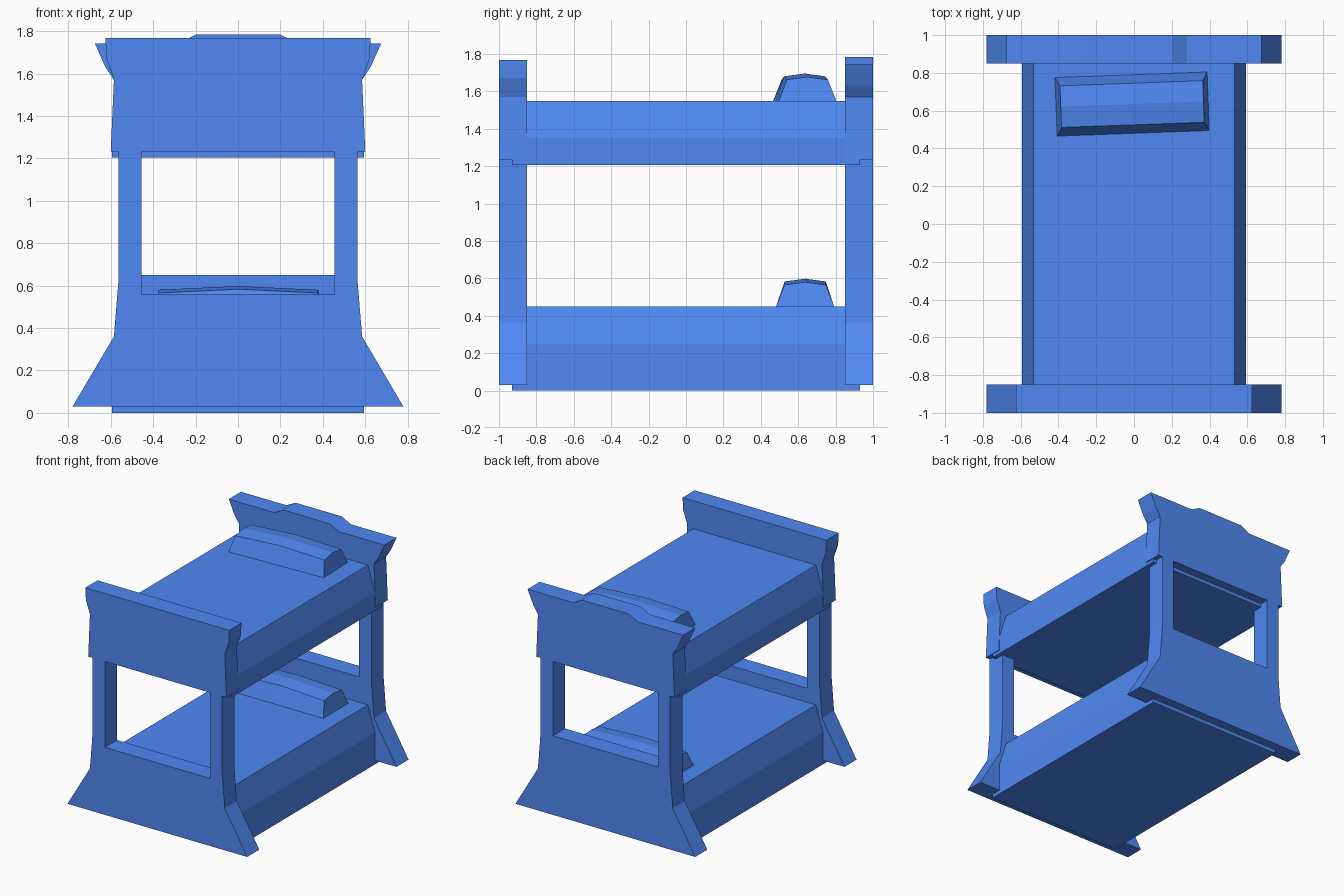
import bpy, bmesh
from math import radians
from mathutils import Matrix

if "Cube" in bpy.data.objects:
    bpy.data.objects.remove(bpy.data.objects["Cube"])

blue = bpy.data.materials.new("blue_paint")
blue.diffuse_color = (.08, .25, .9, 1)
blue.use_nodes = True
blue.node_tree.nodes["Principled BSDF"].inputs["Base Color"].default_value = blue.diffuse_color


def finish(bm, name):
    bmesh.ops.recalc_face_normals(bm, faces=bm.faces)
    me = bpy.data.meshes.new(name)
    bm.to_mesh(me)
    bm.free()
    me.materials.append(blue)
    ob = bpy.data.objects.new(name, me)
    bpy.context.collection.objects.link(ob)
    return ob


def extrude_profile(bm, points, y0, y1):
    face = bm.faces.new([bm.verts.new((x, y0, z)) for x, z in points])
    ext = bmesh.ops.extrude_face_region(bm, geom=[face])
    new = [v for v in ext["geom"] if isinstance(v, bmesh.types.BMVert)]
    bmesh.ops.translate(bm, verts=new, vec=(0, y1 - y0, 0))


def end_board(name, y0, y1, sill, crest):
    # Half outline with flared foot, post, window and crest, mirrored across x
    half = [(0, .03), (.78, .03), (.585, .36), (.563, .63), (.563, 1.233),
            (.6, 1.233), (.585, 1.57)] + crest
    half += [(0, 1.233), (.455, 1.233), (.455, sill), (0, sill)]
    bm = bmesh.new()
    extrude_profile(bm, half, y0, y1)
    seam = [f for f in bm.faces if all(abs(v.co.x) < 1e-5 for v in f.verts)]
    bmesh.ops.delete(bm, geom=seam, context='FACES')
    ob = finish(bm, name)
    ob.modifiers.new("mirror", 'MIRROR').use_clip = True


def bed(name, bottom, shoulder, top):
    # Mattress and rails with chamfered long sides
    right = [(.594, bottom), (.594, shoulder), (.532, top)]
    bm = bmesh.new()
    extrude_profile(bm, right + [(-x, z) for x, z in reversed(right)], -.93, .93)
    finish(bm, name)


def pillow(name, x, y, base, angle):
    # Tapered block whose top is arched both ways
    bm = bmesh.new()
    rows = []
    for ix in (-1, 0, 1):
        lift = .018 * (1 - abs(ix))
        row = [(-.155, 0, .403), (-.11, .115 + lift, .378), (0, .13 + lift, .378),
               (.11, .115 + lift, .378), (.155, 0, .403)]
        rows.append([bm.verts.new((ix * w, d, h)) for d, h, w in row])
    for a, b in zip(rows, rows[1:]):
        for i in range(5):
            j = (i + 1) % 5
            bm.faces.new((a[i], a[j], b[j], b[i]))
    bm.faces.new(rows[0])
    bm.faces.new(rows[-1])
    ob = finish(bm, name)
    ob.matrix_world = Matrix.Translation((x, y, base)) @ Matrix.Rotation(radians(angle), 4, 'Z')


# End boards
end_board("foot_board", -1, -.85, .56, [(.62, 1.67), (.625, 1.767), (0, 1.767)])
end_board("head_board", .85, 1, .65,
          [(.625, 1.63), (.675, 1.742), (.28, 1.742), (.2, 1.783), (0, 1.783)])

# Beds and pillows
bed("lower_bed", 0, .25, .45)
bed("upper_bed", 1.205, 1.35, 1.547)
pillow("lower_pillow", 0, .637, .45, 0)
pillow("upper_pillow", -.01, .635, 1.547, 2.1)
